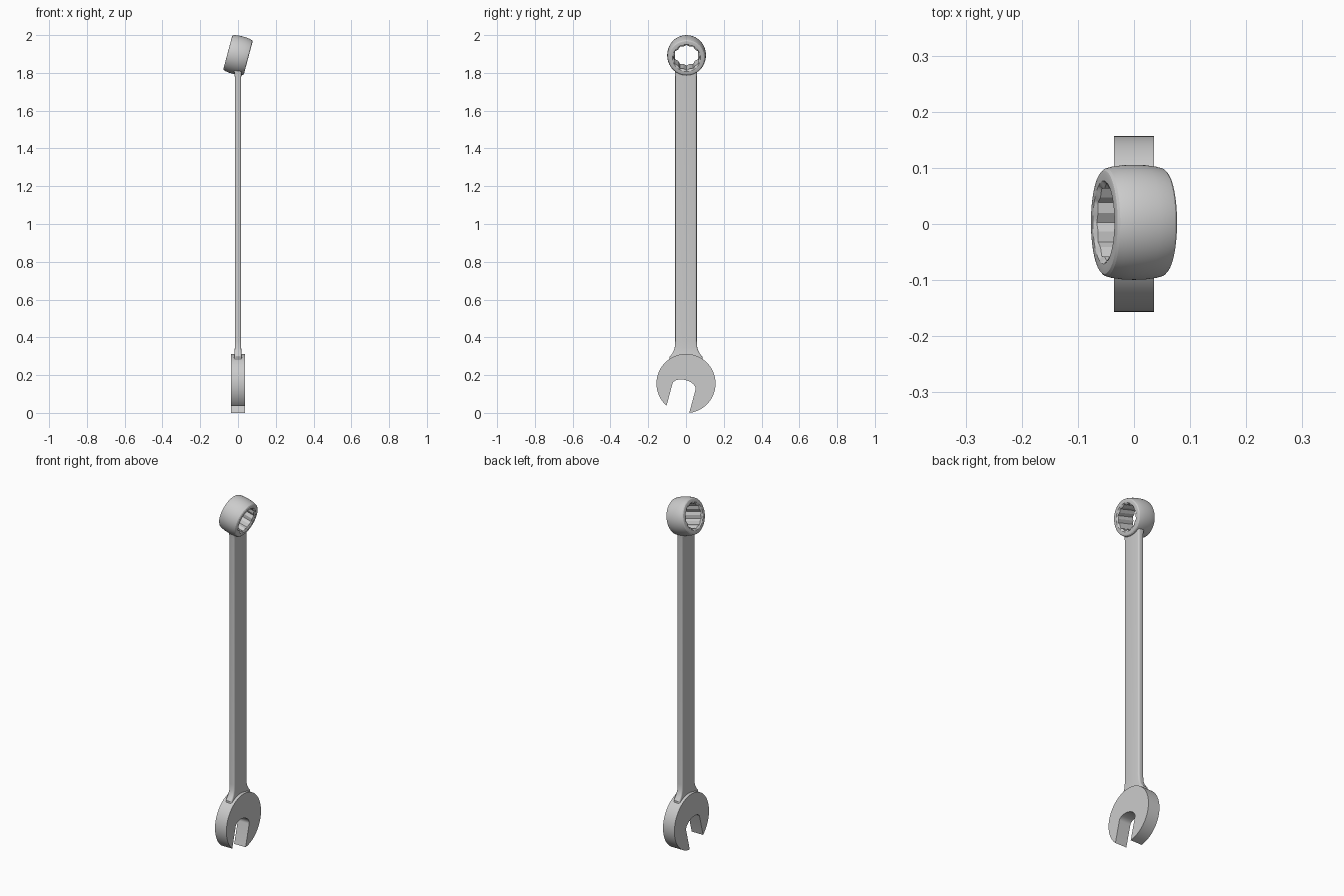
import bpy, bmesh
from math import sin, cos, pi, sqrt, radians, acos, atan2

if "Cube" in bpy.data.objects:
    bpy.data.objects.remove(bpy.data.objects["Cube"])

TILT = radians(15)


def make_object(name, bm, angle=30):
    bmesh.ops.recalc_face_normals(bm, faces=bm.faces)
    mesh = bpy.data.meshes.new(name)
    bm.to_mesh(mesh)
    bm.free()
    obj = bpy.data.objects.new(name, mesh)
    bpy.context.collection.objects.link(obj)
    bpy.ops.object.select_all(action='DESELECT')
    obj.select_set(True)
    bpy.context.view_layer.objects.active = obj
    bpy.ops.object.shade_smooth_by_angle(angle=radians(angle))
    return obj


def loft(bm, sections, wrap=False):
    """Bridge closed loops of points; cap the ends or wrap last to first."""
    loops = [[bm.verts.new(p) for p in s] for s in sections]
    n = len(loops[0])
    pairs = list(zip(loops, loops[1:]))
    if wrap:
        pairs.append((loops[-1], loops[0]))
    else:
        bm.faces.new(loops[0])
        bm.faces.new(loops[-1])
    for a, b in pairs:
        for i in range(n):
            j = (i + 1) % n
            bm.faces.new((a[i], a[j], b[j], b[i]))


# Open jaw head: disc with a round-bottomed slot turned 15 degrees
R, CZ = 0.1565, 0.1556
LEFT, RIGHT, BASE = -0.069, 0.057, -0.02
start = atan2(-sqrt(R * R - RIGHT * RIGHT), RIGHT)
end = 2 * pi + atan2(-sqrt(R * R - LEFT * LEFT), LEFT)
if end > 2 * pi + start:
    end -= 0
N = 80
span = (end - start) % (2 * pi)
outline = [(R * cos(start + span * i / N), R * sin(start + span * i / N))
           for i in range(N + 1)]
mid, half = (LEFT + RIGHT) / 2, (RIGHT - LEFT) / 2
outline += [(mid - half * cos(pi * i / 20), BASE + 0.037 * sin(pi * i / 20))
            for i in range(21)]
placed = [(a * cos(TILT) + b * sin(TILT), CZ - a * sin(TILT) + b * cos(TILT))
          for a, b in outline]
bm = bmesh.new()
loft(bm, [[(x, y, z) for y, z in placed] for x in (-0.036, 0.036)])
make_object("open_jaw", bm)


# Shaft: flat bar with rounded edges, flared where it meets the two heads
def bar_section(z, w, t):
    r = 0.009
    pts = []
    for sy, sx, a0 in ((1, 1, 0), (-1, 1, 90), (-1, -1, 180), (1, -1, 270)):
        for k in range(5):
            a = radians(a0 + 22.5 * k)
            pts.append((sx * (t - r) + r * sin(a), sy * (w - r) + r * cos(a), z))
    return pts


stations = [(0.25, 0.09, 0.02), (0.295, 0.088, 0.02), (0.31, 0.076, 0.019),
            (0.325, 0.067, 0.018), (0.345, 0.060, 0.017), (0.38, 0.057, 0.017),
            (1.78, 0.057, 0.017), (1.80, 0.058, 0.019), (1.815, 0.059, 0.022)]
bm = bmesh.new()
loft(bm, [bar_section(*s) for s in stations])
make_object("shaft", bm)

# Ring head: barrel-shaped ring with a twelve-point socket, tilted 15 degrees
SEG = 96


def circle(a, r):
    return [(a, r * cos(2 * pi * i / SEG), r * sin(2 * pi * i / SEG)) for i in range(SEG)]


def twelve_point(a, r):
    pts = []
    for i in range(SEG):
        deg = 360 * i / SEG
        rad = max(r * cos(pi / 6) / cos(radians((deg + o) % 60 - 30)) for o in (0, 30))
        pts.append((a, rad * cos(radians(deg)), rad * sin(radians(deg))))
    return pts


half_profile = [(0.056, 0.074), (0.056, 0.087), (0.0548, 0.092), (0.051, 0.096),
                (0.04, 0.0992), (0.02, 0.1018)]
profile = half_profile + [(0, 0.1025)] + [(-a, r) for a, r in reversed(half_profile)]
sections = [circle(a, r) for a, r in profile]
sections += [twelve_point(-0.05, 0.07), twelve_point(0.05, 0.07)]
bm = bmesh.new()
loft(bm, sections, wrap=True)
ring = make_object("ring_head", bm, 25)
ring.location = (0, 0.003, 1.8935)
ring.rotation_euler = (0, TILT, 0)
